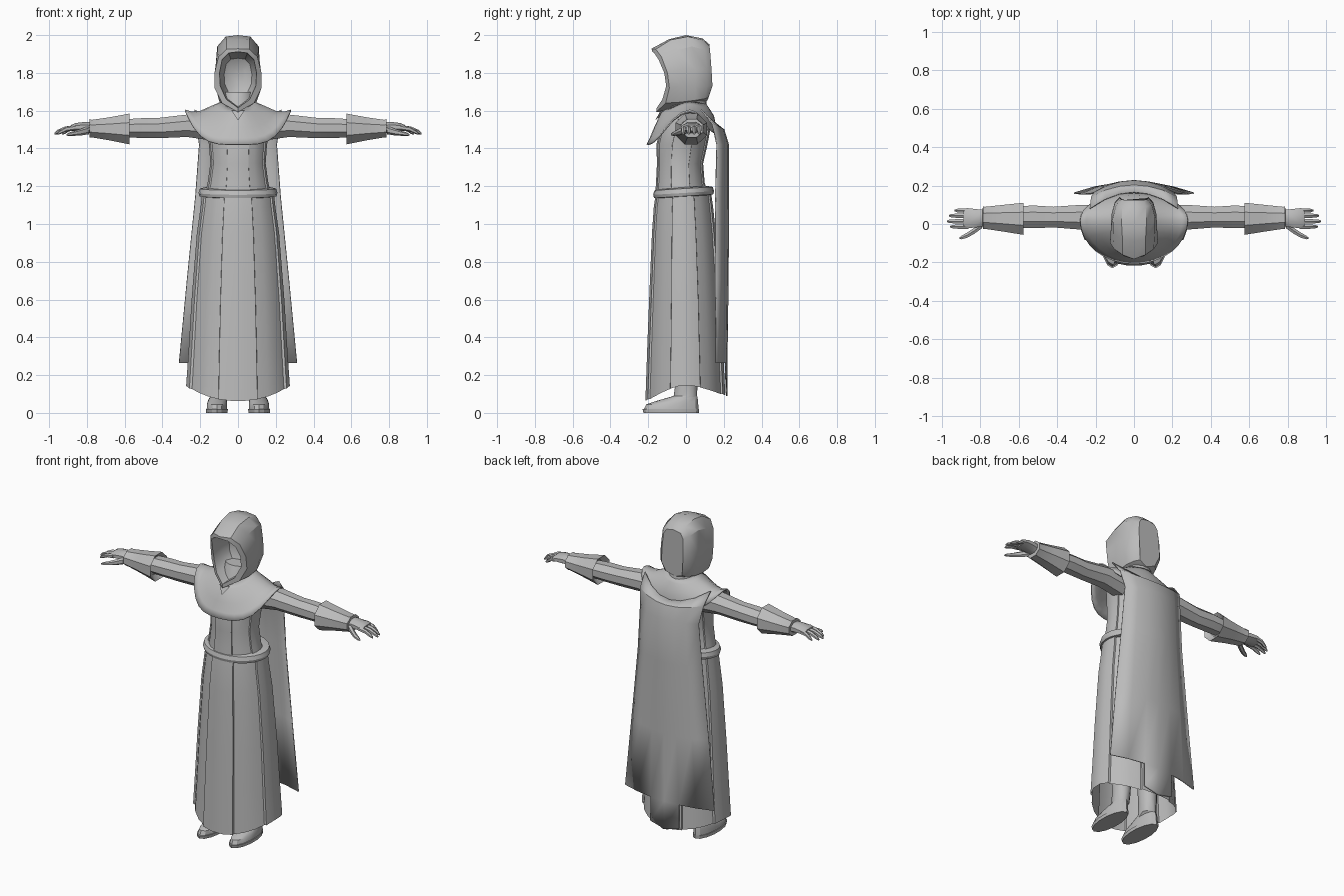
import bpy, bmesh, math
from mathutils import Vector

grey = bpy.data.materials.new("plain_grey")
grey.diffuse_color = (0.5, 0.5, 0.5, 1)


def make(name, verts, faces, angle=32, thickness=0):
    """Mesh object from points and faces, smooth with sharp edges kept."""
    bm = bmesh.new()
    vs = [bm.verts.new(v) for v in verts]
    for f in faces:
        bm.faces.new([vs[i] for i in f])
    bmesh.ops.recalc_face_normals(bm, faces=bm.faces)
    me = bpy.data.meshes.new(name)
    bm.to_mesh(me)
    bm.free()
    me.materials.append(grey)
    ob = bpy.data.objects.new(name, me)
    bpy.context.collection.objects.link(ob)
    if thickness:
        mod = ob.modifiers.new("thickness", 'SOLIDIFY')
        mod.thickness = thickness
        mod.offset = 0
    bpy.ops.object.select_all(action='DESELECT')
    ob.select_set(True)
    bpy.context.view_layer.objects.active = ob
    bpy.ops.object.shade_smooth_by_angle(angle=math.radians(angle))
    return ob


def loft(name, rings, start=True, end=True, **kw):
    """Skin closed rings of equal length, with optional end caps."""
    n = len(rings[0])
    faces = [(r * n + i, r * n + (i + 1) % n, (r + 1) * n + (i + 1) % n, (r + 1) * n + i)
             for r in range(len(rings) - 1) for i in range(n)]
    if start:
        faces.append(tuple(range(n)))
    if end:
        faces.append(tuple(range((len(rings) - 1) * n, len(rings) * n)))
    return make(name, [p for r in rings for p in r], faces, **kw)


def panel_angles():
    """Eight panels, alternately raised; yields angle from front and radius factor."""
    for p in range(8):
        raised = 1.0 if p % 2 == 0 else 0.955
        for d in (-21.8, -8, 8, 21.8):
            yield math.radians(p * 45 + d), raised


def body_ring(z, rx, front, back, panels=True, tilt=0, hem=None):
    cy, ry = (front + back) / 2, (back - front) / 2
    angs = panel_angles() if panels else ((math.tau * i / 24, 1) for i in range(24))
    pts = []
    for a, f in angs:
        x, y = rx * f * math.sin(a), cy - ry * f * math.cos(a)
        pts.append((x, y, (hem(a) if hem else z) + tilt * y))
    return pts


# Skirt with a curved hem, open below
def hem(a):
    c = math.cos(a)
    return 0.148 - (0.085 if c > 0 else 0.055) * abs(c) ** 1.5


loft("skirt", [body_ring(1.16, .192, -.162, .135), body_ring(1.09, .20, -.172, .145),
               body_ring(.95, .22, -.182, .16), body_ring(.6, .248, -.197, .185),
               body_ring(.35, .263, -.207, .198), body_ring(0, .277, -.217, .21, hem=hem)],
     end=False)

# Fitted bodice
loft("bodice", [body_ring(1.15, .178, -.165, .12), body_ring(1.22, .162, -.16, .10),
                body_ring(1.32, .148, -.155, .092), body_ring(1.42, .155, -.158, .115),
                body_ring(1.50, .175, -.14, .13), body_ring(1.58, .14, -.10, .11)])

# Belt, slightly higher at the back
loft("belt", [body_ring(z, r, -r + .035, r - .06, False, .06) for z, r in
              ((1.145, .185), (1.148, .204), (1.165, .209), (1.188, .202), (1.195, .17))])


# Shoulder mantle: low round front, flared shoulders
def mantle_ring(rx, front, back, zf, zs, zb):
    pts = []
    for i in range(32):
        a = math.tau * i / 32
        s, c = math.sin(a), math.cos(a)
        low = zf if c > 0 else zb
        y = .02 - c * ((front + .02) if c > 0 else (back - .02))
        pts.append((rx * s, y, low + (zs - low) * s ** 4))
    return pts


loft("mantle", [mantle_ring(.075, .10, .10, 1.61, 1.65, 1.64),
                mantle_ring(.12, .13, .12, 1.585, 1.63, 1.61),
                mantle_ring(.20, .165, .145, 1.51, 1.595, 1.57),
                mantle_ring(.25, .188, .155, 1.455, 1.592, 1.52),
                mantle_ring(.28, .205, .16, 1.42, 1.602, 1.48)],
     start=False, end=False, thickness=.008)

# Neck cowl and its small pointed front flap
loft("neck", [body_ring(1.56, .10, -.11, .12, False), body_ring(1.63, .088, -.09, .11, False),
              body_ring(1.70, .085, -.06, .10, False)])
make("cowl_point", [(-.035, -.135, 1.60), (.035, -.135, 1.60), (0, -.162, 1.55), (0, -.1, 1.6)],
     [(0, 1, 2), (0, 2, 3), (1, 3, 2), (0, 3, 1)])

# Hood: half outlines from crown to chin, mirrored
rim = [(0, -.178, 1.912), (.05, -.168, 1.905), (.084, -.145, 1.87), (.098, -.115, 1.80),
       (.094, -.105, 1.73), (.062, -.125, 1.66), (0, -.155, 1.615)]
edge = [(0, -.183, 1.928), (.06, -.16, 1.925), (.103, -.13, 1.885), (.124, -.098, 1.80),
        (.124, -.088, 1.72), (.085, -.108, 1.64), (0, -.158, 1.592)]
brow = [(0, -.09, 1.978), (.06, -.08, 1.975), (.108, -.05, 1.92), (.12, -.02, 1.82),
        (.12, -.02, 1.73), (.098, -.03, 1.645), (0, -.06, 1.6)]
crown = [(0, 0, 2.0), (.065, .01, 1.992), (.11, .03, 1.94), (.117, .05, 1.82),
         (.117, .05, 1.73), (.098, .05, 1.655), (0, .04, 1.62)]
nape = [(0, .125, 1.95), (.05, .125, 1.94), (.068, .128, 1.91), (.074, .135, 1.82),
        (.074, .14, 1.73), (.055, .12, 1.67), (0, .11, 1.65)]
back = [(x * .5 + X * .56, y * .3 + Y * .7, z * .45 + Z * .55 + (.01 if i < 2 else 0))
        for i, ((x, y, z), (X, Y, Z)) in enumerate(zip(crown, nape))]


def inner(scale, depth):
    return [(x * scale, y * (1 - depth) + .04 * depth, 1.775 + (z - 1.775) * scale)
            for x, y, z in rim]


def mirrored(half):
    return half + [(-x, y, z) for x, y, z in half[-2:0:-1]]


loft("hood", [mirrored(h) for h in (inner(.4, .98), inner(.75, .85), inner(.95, .45), rim, edge,
                                    brow, crown, back, nape)])

# Cape: draped sheet, its middle strip hanging lower
ts = (-1, -.66, -.32, 0, .32, .66, 1)
rows = [(1.52, .085, .23, .165, .085), (1.50, .03, .222, .20, .06), (1.42, 0, .205, .224, .06),
        (1.15, 0, .225, .225, .068), (.7, 0, .27, .222, .066), (.265, 0, .312, .216, .056)]
verts = [(w * t, y - dip * t * t, z + rise * t * t)
         for z, rise, w, y, dip in rows for t in ts]
faces = [(r * 7 + i, r * 7 + i + 1, r * 7 + i + 8, r * 7 + i + 7)
         for r in range(5) for i in range(6)]
verts += [(-.1, .212, .115), (0, .216, .09), (.1, .212, .115)]
faces += [(37, 38, 43, 42), (38, 39, 44, 43)]
make("cape", verts, faces, thickness=.007)


# Sleeves, gauntlets and hands: rings along x as (x, y, z, half_y, half_z)
def limb(name, side, stations, n=8, **kw):
    loft(name, [[(side * x, y + hy * math.cos(math.tau * (i + .5) / n),
                  z + hz * math.sin(math.tau * (i + .5) / n)) for i in range(n)]
                for x, y, z, hy, hz in stations], **kw)


for side, tag in ((1, "left"), (-1, "right")):
    limb(tag + "_sleeve", side, [(.13, .03, 1.51, .07, .075), (.27, .035, 1.52, .07, .064),
                                 (.42, .036, 1.508, .058, .058), (.52, .037, 1.508, .064, .056),
                                 (.64, .037, 1.505, .058, .05)])
    limb(tag + "_gauntlet", side, [(.60, .03, 1.505, .06, .058), (.575, .027, 1.503, .09, .088),
                                   (.68, .03, 1.504, .075, .066), (.775, .032, 1.505, .062, .05),
                                   (.785, .032, 1.507, .064, .052), (.787, .032, 1.507, .045, .035)])
    limb(tag + "_palm", side, [(.76, .032, 1.507, .045, .034), (.81, .03, 1.513, .05, .03),
                               (.86, .03, 1.512, .056, .024), (.885, .03, 1.508, .052, .017)])
    # Four slightly drooping fingers
    for k, (y, tip) in enumerate(((-.014, .955), (.014, .972), (.043, .962), (.07, .932))):
        limb(f"{tag}_finger_{k + 1}", side,
             [(.86, y, 1.51, .014, .014), (.86 + (tip - .86) * .5, y, 1.503, .013, .013),
              (tip - .015, y, 1.487, .011, .011), (tip, y, 1.478, .005, .005)], n=6)
    limb(tag + "_thumb", side, [(.79, -.005, 1.497, .02, .022), (.83, -.035, 1.487, .018, .018),
                                (.865, -.057, 1.48, .016, .013), (.895, -.07, 1.475, .011, .009),
                                (.908, -.074, 1.472, .004, .004)], n=6)

    # Legs and boots
    def foot_ring(z, cx, hx, front, rear, lift=0):
        pts = []
        for i in range(14):
            a = math.tau * i / 14
            y = (front + rear) / 2 - (rear - front) / 2 * math.cos(a)
            pts.append((side * (cx + hx * math.sin(a)), y, z + lift * max(0, y + .1)))
        return pts

    loft(tag + "_sole", [foot_ring(0, .112, .058, -.225, .068),
                         foot_ring(.02, .112, .06, -.23, .07)])
    loft(tag + "_boot", [foot_ring(.02, .112, .055, -.222, .066),
                         foot_ring(.045, .111, .054, -.21, .064, .1),
                         foot_ring(.062, .108, .049, -.16, .06, .15),
                         foot_ring(.09, .10, .046, -.065, .058),
                         foot_ring(.16, .098, .05, -.055, .062),
                         foot_ring(.45, .095, .06, -.065, .07),
                         foot_ring(1.0, .09, .075, -.09, .08)])
